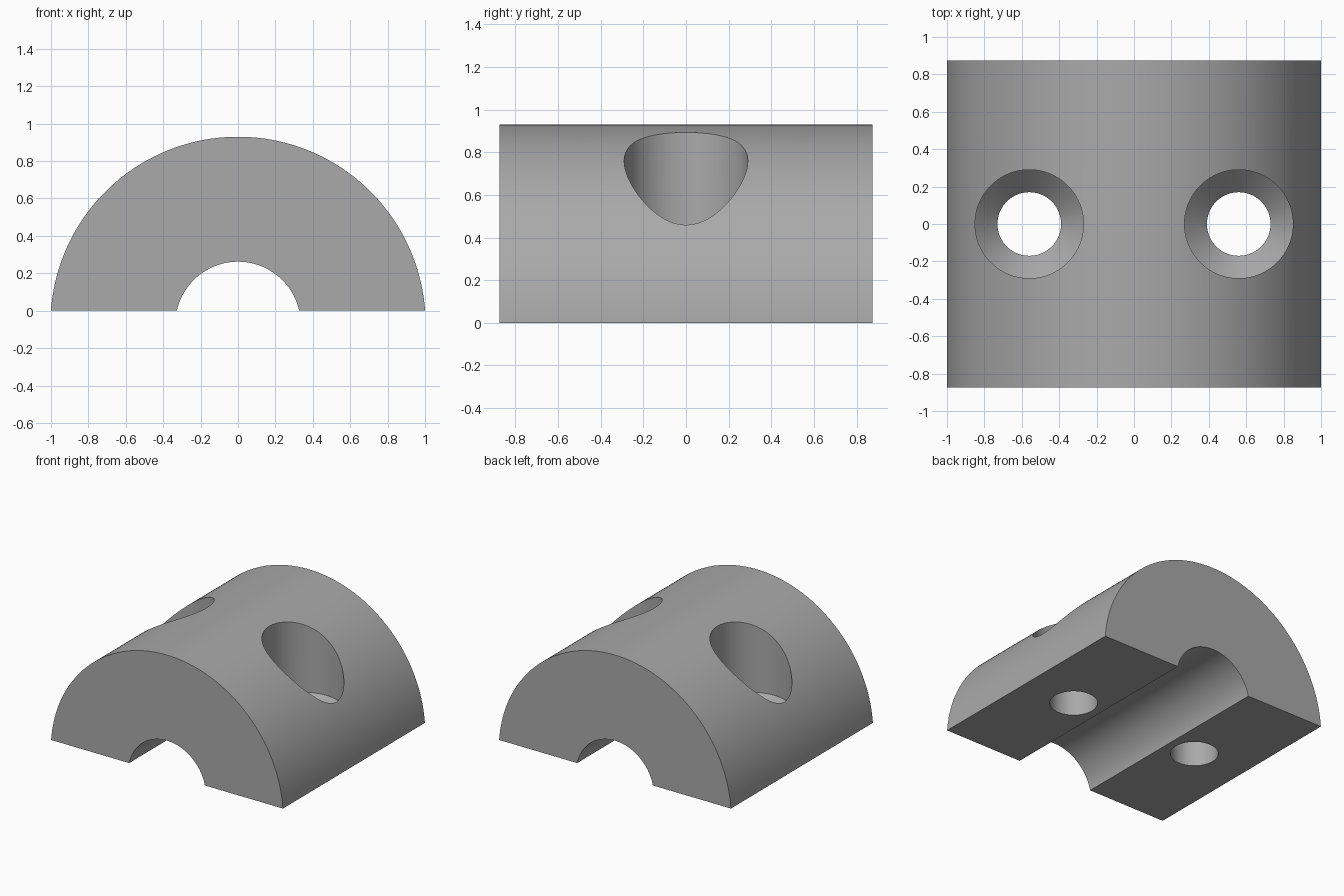
import bpy, bmesh, math

cube = bpy.data.objects.get("Cube")
if cube:
    bpy.data.objects.remove(cube, do_unlink=True)

HALF_LENGTH = 0.875
AXIS_Z = -0.073      # shared centre of outer surface and shaft channel
OUTER_R, CHANNEL_R = 1.003, 0.335
HOLE_X = 0.56

grey = bpy.data.materials.new("plain grey")
grey.use_nodes = True
colour = (0.40, 0.40, 0.40, 1)
grey.diffuse_color = colour
grey.node_tree.nodes["Principled BSDF"].inputs["Base Color"].default_value = colour


def add_object(name, bm):
    bmesh.ops.recalc_face_normals(bm, faces=bm.faces)
    mesh = bpy.data.meshes.new(name)
    bm.to_mesh(mesh)
    bm.free()
    mesh.materials.append(grey)
    obj = bpy.data.objects.new(name, mesh)
    bpy.context.collection.objects.link(obj)
    return obj


def arc(radius, steps):
    """Arc above z = 0, from +x to -x."""
    start = math.asin(-AXIS_Z / radius)
    sweep = math.pi - 2 * start
    return [(radius * math.cos(start + sweep * i / steps),
             AXIS_Z + radius * math.sin(start + sweep * i / steps))
            for i in range(steps + 1)]


def screw_cutter(x):
    """Through hole, conical seat and wide head bore, revolved about z."""
    profile = [(0, -0.2), (0.17, -0.2), (0.17, 0.2), (0.29, 0.32), (0.29, 1.2), (0, 1.2)]
    bm = bmesh.new()
    verts = [bm.verts.new((x + r, 0, z)) for r, z in profile]
    edges = [bm.edges.new(pair) for pair in zip(verts, verts[1:])]
    bmesh.ops.spin(bm, geom=verts + edges, cent=(x, 0, 0), axis=(0, 0, 1),
                   angle=2 * math.pi, steps=96)
    bmesh.ops.remove_doubles(bm, verts=bm.verts, dist=0.0001)
    cutter = add_object("screw_hole_cutter", bm)
    cutter.hide_render = True
    return cutter


# Half clamp body: half ring section extruded along y
bm = bmesh.new()
outline = arc(OUTER_R, 128) + arc(CHANNEL_R, 64)[::-1]
face = bm.faces.new([bm.verts.new((x, -HALF_LENGTH, z)) for x, z in outline])
extruded = bmesh.ops.extrude_face_region(bm, geom=[face], use_keep_orig=True)
moved = [v for v in extruded["geom"] if isinstance(v, bmesh.types.BMVert)]
bmesh.ops.translate(bm, verts=moved, vec=(0, 2 * HALF_LENGTH, 0))
body = add_object("clamp_half", bm)

# Two countersunk screw holes
bpy.context.view_layer.objects.active = body
for side in (-1, 1):
    cutter = screw_cutter(side * HOLE_X)
    cut = body.modifiers.new("screw_hole", "BOOLEAN")
    cut.operation = "DIFFERENCE"
    cut.solver = "EXACT"
    cut.object = cutter
    bpy.ops.object.modifier_apply(modifier=cut.name)
    bpy.data.objects.remove(cutter, do_unlink=True)

# Smooth curved surfaces, crisp edges
bpy.ops.object.select_all(action="DESELECT")
body.select_set(True)
bpy.ops.object.shade_smooth_by_angle(angle=math.radians(30))
